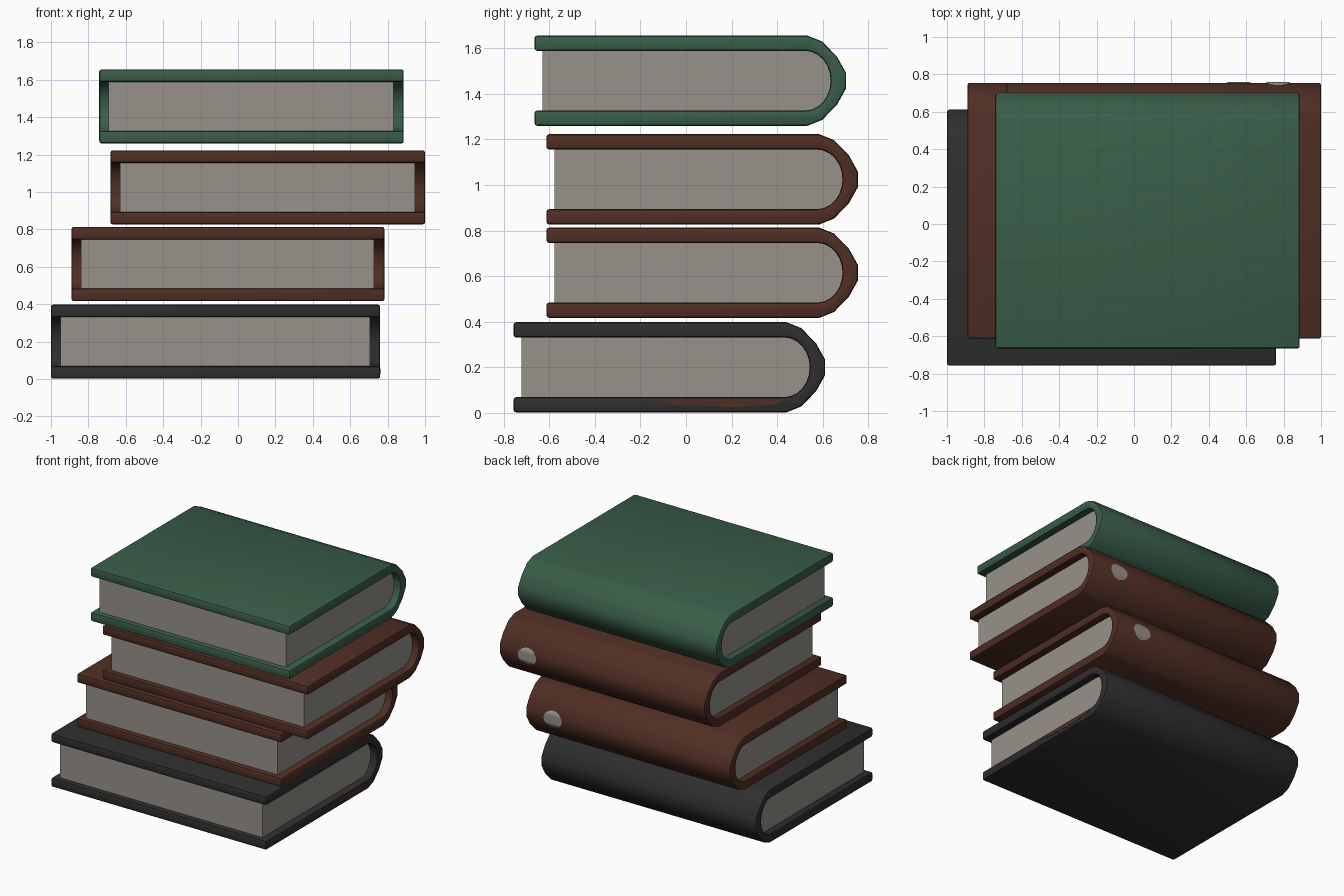
import bpy, bmesh, math

if "Cube" in bpy.data.objects:
    bpy.data.objects.remove(bpy.data.objects["Cube"])


def material(name, rgb):
    m = bpy.data.materials.new(name)
    lin = [((c / 255 + 0.055) / 1.055) ** 2.4 for c in rgb]
    m.diffuse_color = (*lin, 1)
    m.use_nodes = True
    m.node_tree.nodes["Principled BSDF"].inputs["Base Color"].default_value = m.diffuse_color
    return m


GREEN = material("green cloth", (57, 93, 72))
BROWN = material("brown leather", (80, 46, 36))
BLACK = material("black cloth", (46, 46, 46))
PAPER = material("grey paper", (151, 146, 138))

HALF, INNER, DEPTH = 0.198, 0.131, 1.368   # half heights, front-to-back size
OUT = [(-0.17, HALF), (-0.105, 0.172), (-0.04, 0.105), (0.0, 0.033)]


def inner_arc():
    # round inside of the spine, from top to bottom, relative to the spine back
    return [(-0.18 + 0.112 * math.sin(math.pi * i / 12),
             INNER * math.cos(math.pi * i / 12)) for i in range(13)]


def extrude(name, profile, x0, x1, ys, zc, mat, bevel):
    bm = bmesh.new()
    face = bm.faces.new([bm.verts.new((x0, ys + y, zc + z)) for y, z in profile])
    ext = bmesh.ops.extrude_face_region(bm, geom=[face])
    moved = [v for v in ext["geom"] if isinstance(v, bmesh.types.BMVert)]
    bmesh.ops.translate(bm, verts=moved, vec=(x1 - x0, 0, 0))
    bmesh.ops.recalc_face_normals(bm, faces=bm.faces)
    return finish(name, bm, mat, bevel)


def finish(name, bm, mat, bevel=0):
    me = bpy.data.meshes.new(name)
    bm.to_mesh(me)
    bm.free()
    ob = bpy.data.objects.new(name, me)
    bpy.context.collection.objects.link(ob)
    me.materials.append(mat)
    bpy.ops.object.select_all(action='DESELECT')
    bpy.context.view_layer.objects.active = ob
    ob.select_set(True)
    if bevel:
        b = ob.modifiers.new("soft edges", 'BEVEL')
        b.width, b.segments = bevel, 2
        b.limit_method, b.angle_limit = 'ANGLE', math.radians(50)
        bpy.ops.object.modifier_apply(modifier=b.name)
    bpy.ops.object.shade_smooth_by_angle(angle=math.radians(40))
    return ob


def book(name, x0, x1, ys, zc, mat):
    arc = inner_arc()
    yf = -DEPTH
    # wrap-around cover: outside top to bottom, then inside bottom to top
    outer = OUT + [(y, -z) for y, z in reversed(OUT)]
    cover = [(yf, HALF)] + outer + [(yf, -HALF), (yf, -INNER)] + arc[::-1] + [(yf, INNER)]
    extrude(name + "_cover", cover, x0, x1, ys, zc, mat, 0.012)
    # page block, set in from the cover edges
    pages = [(yf + 0.036, INNER)] + arc + [(yf + 0.036, -INNER)]
    extrude(name + "_pages", pages, x0 + 0.05, x1 - 0.055, ys, zc, PAPER, 0)


def spine_y(z):
    # depth of the spine surface at height z from the middle
    z = abs(z)
    pts = [(0.0, 0.0)] + OUT[::-1]
    for (ya, za), (yb, zb) in zip(pts, pts[1:]):
        if z <= zb:
            return ya + (yb - ya) * (z - za) / max(zb - za, 1e-6)
    return OUT[0][0]


def spine_spot(name, xc, ys, zc, rx, rz):
    # pale oval lying on the curved spine, made from thin horizontal strips
    bm = bmesh.new()
    rows = []
    for i in range(17):
        a = -math.pi / 2 + math.pi * i / 16
        z, w = rz * math.sin(a), max(rx * math.cos(a), 0.002)
        rows.append([bm.verts.new((xc + s * w, ys + spine_y(z) + 0.003, zc + z))
                     for s in (1, -1)])
    for (a, b), (c, d) in zip(rows, rows[1:]):
        bm.faces.new((a, b, d, c))
    finish(name, bm, PAPER)


book("bottom_book", -1.0, 0.76, 0.611, 0.2, BLACK)
book("second_book", -0.89, 0.783, 0.755, 0.615, BROWN)
book("third_book", -0.682, 1.0, 0.755, 1.025, BROWN)
book("top_book", -0.742, 0.886, 0.703, 1.458, GREEN)

# worn oval patches on the brown spines
spine_spot("second_spine_patch", 0.56, 0.755, 0.615, 0.075, 0.06)
spine_spot("third_spine_patch", 0.77, 0.755, 1.025, 0.075, 0.06)

# brown scuff on the end of the bottom cover board
extrude("bottom_cover_scuff", [(-0.73, -0.143), (-0.19, -0.143), (-0.22, -0.163),
                               (-0.4, -0.175), (-0.66, -0.163)],
        0.758, 0.762, 0.611, 0.2, BROWN, 0)
